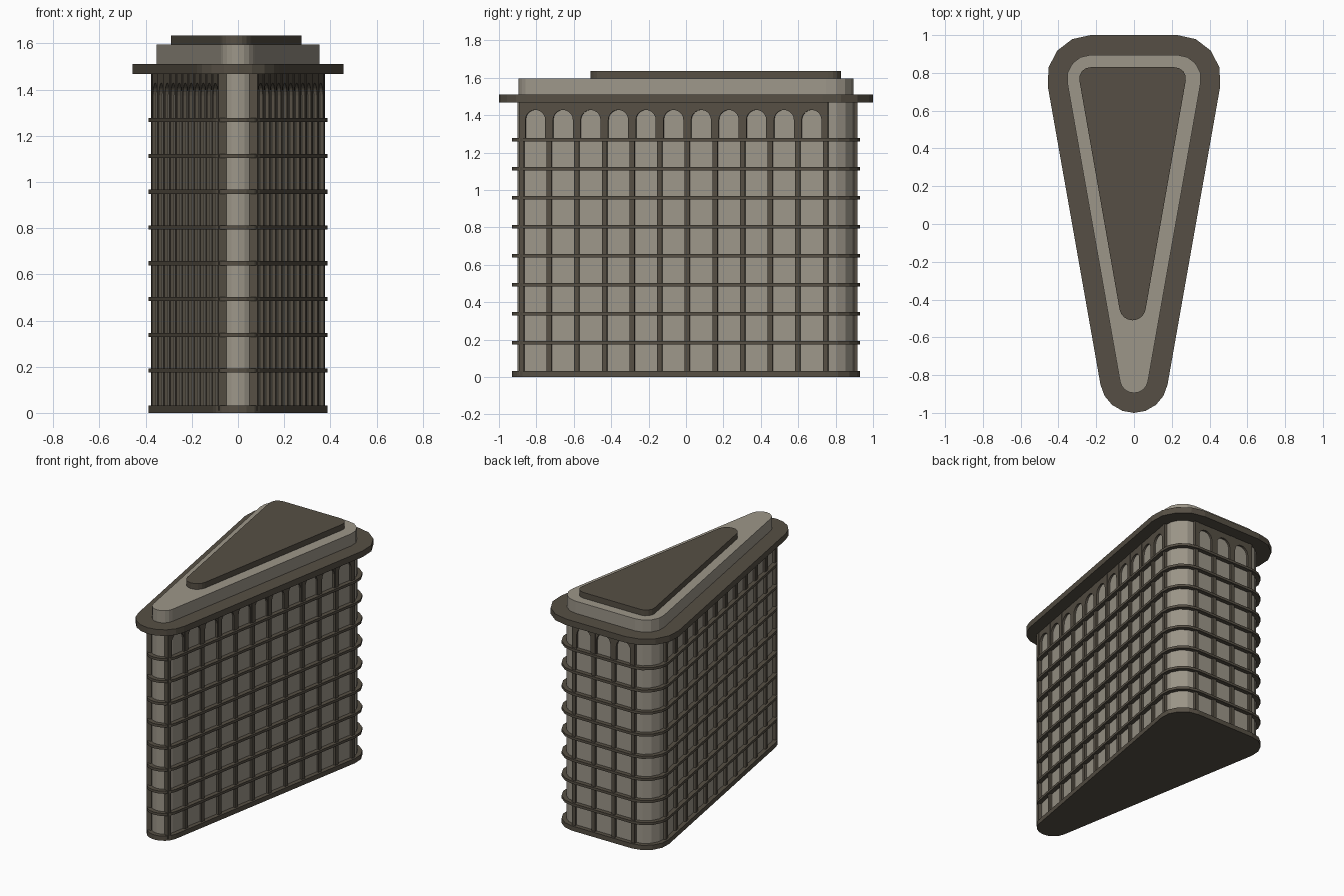
import bpy, math
from mathutils import Vector

if "Cube" in bpy.data.objects:
    bpy.data.objects.remove(bpy.data.objects["Cube"])

def material(name, rgb):
    m = bpy.data.materials.new(name)
    m.diffuse_color = (*rgb, 1)
    m.use_nodes = True
    m.node_tree.nodes["Principled BSDF"].inputs["Base Color"].default_value = m.diffuse_color
    return m

LIGHT = material("light stone", (0.335, 0.305, 0.25))
DARK = material("dark stone", (0.092, 0.078, 0.058))

def lean(hx, yb, yn, R, r):
    """Angle of the long walls away from the y axis."""
    dx, dy = hx, yb - yn
    return math.atan2(dx, dy) + math.asin((R - r) / math.hypot(dx, dy))

def wedge(hx, yb, yn, R, r, cx=0, seg=4, nose_seg=8):
    """Rounded triangle: two back corners and a nose."""
    a = lean(hx, yb, yn, R, r)
    pts = []
    for x, y, rad, a0, a1, n in ((hx, yb, R, -a, math.pi / 2, seg),
                                 (-hx, yb, R, math.pi / 2, math.pi + a, seg),
                                 (0, yn, r, math.pi + a, 2 * math.pi - a, nose_seg)):
        for i in range(n + 1):
            t = a0 + (a1 - a0) * i / n
            pts.append((cx + x + rad * math.cos(t), y + rad * math.sin(t)))
    return pts

def prism(name, pts, frame, d0, d1, mat):
    """Extrude a 2D outline from d0 to d1; frame = (origin, u, v, w)."""
    o, u, v, w = frame
    n = len(pts)
    verts = [o + u * p + v * q + w * d for d in (d0, d1) for p, q in pts]
    faces = [tuple(reversed(range(n))), tuple(range(n, 2 * n))]
    faces += [(i, (i + 1) % n, n + (i + 1) % n, n + i) for i in range(n)]
    me = bpy.data.meshes.new(name)
    me.from_pydata(verts, [], faces)
    me.materials.append(mat)
    ob = bpy.data.objects.new(name, me)
    bpy.context.collection.objects.link(ob)
    return ob

X, Y, Z = Vector((1, 0, 0)), Vector((0, 1, 0)), Vector((0, 0, 1))
GROUND = (Vector(), X, Y, Z)
HX, YB, YN = 0.23, 0.77, -0.82      # corner centres shared by all tiers

def tier(name, R, z0, z1, mat):
    return prism(name, wedge(HX, YB, YN, R, R - 0.05), GROUND, z0, z1, mat)

# Main tiers
R_BODY, R_PIER = 0.13, 0.146
tier("body", R_BODY, 0.005, 1.47, LIGHT)
tier("plinth", 0.16, 0, 0.033, DARK)
tier("cornice", 0.23, 1.467, 1.51, DARK)
tier("parapet", 0.125, 1.51, 1.595, LIGHT)
prism("roof_slab", wedge(0.2225, 0.77, -0.44, 0.06, 0.07, -0.0075),
      GROUND, 1.595, 1.635, DARK)

# Floor bands
for i in range(8):
    z = 0.183 + 0.155 * i
    tier("floor_band", 0.16, z - 0.009, z + 0.009, DARK)

# Piers and arches along one wall
PW, ARCH, SPRING = 0.0135, 0.054, 1.374

def wall(start, u, out, count, step):
    """Piers at even steps from start, with an arch in each bay."""
    for i in range(count):
        frame = (start + u * (step * i), u, Z, out)
        prism("pier", [(-PW, 0.01), (PW, 0.01), (PW, 1.468), (-PW, 1.468)],
              frame, -0.035, 0, DARK)
        if i == count - 1:
            break
        h = step / 2
        arc = [(h - ARCH * math.cos(math.pi * k / 10),
                SPRING + ARCH * math.sin(math.pi * k / 10)) for k in range(11)]
        pts = [(0, 1.468), (0, 1.27), (h - ARCH, 1.27)] + arc
        pts += [(h + ARCH, 1.27), (step, 1.27), (step, 1.468)]
        prism("arch", pts, frame, -0.022, -0.002, DARK)

a = lean(HX, YB, YN, R_BODY, R_BODY - 0.05)
for s in (1, -1):
    out = Vector((s * math.cos(a), -math.sin(a), 0))
    u = Vector((s * math.sin(a), math.cos(a), 0))
    tangent = Vector((s * HX, YB, 0)) + out * R_PIER
    start = tangent - u * ((tangent.y + 0.88) / u.y)
    wall(start, u, out, 12, 0.1477 / u.y)
wall(Vector((HX, YB + R_PIER, 0)), -X, Y, 4, 2 * HX / 3)

# Make all normals face outwards
import bmesh
for ob in bpy.data.objects:
    bm = bmesh.new()
    bm.from_mesh(ob.data)
    bmesh.ops.remove_doubles(bm, verts=bm.verts, dist=1e-5)
    bmesh.ops.recalc_face_normals(bm, faces=bm.faces)
    bm.to_mesh(ob.data)
    bm.free()
